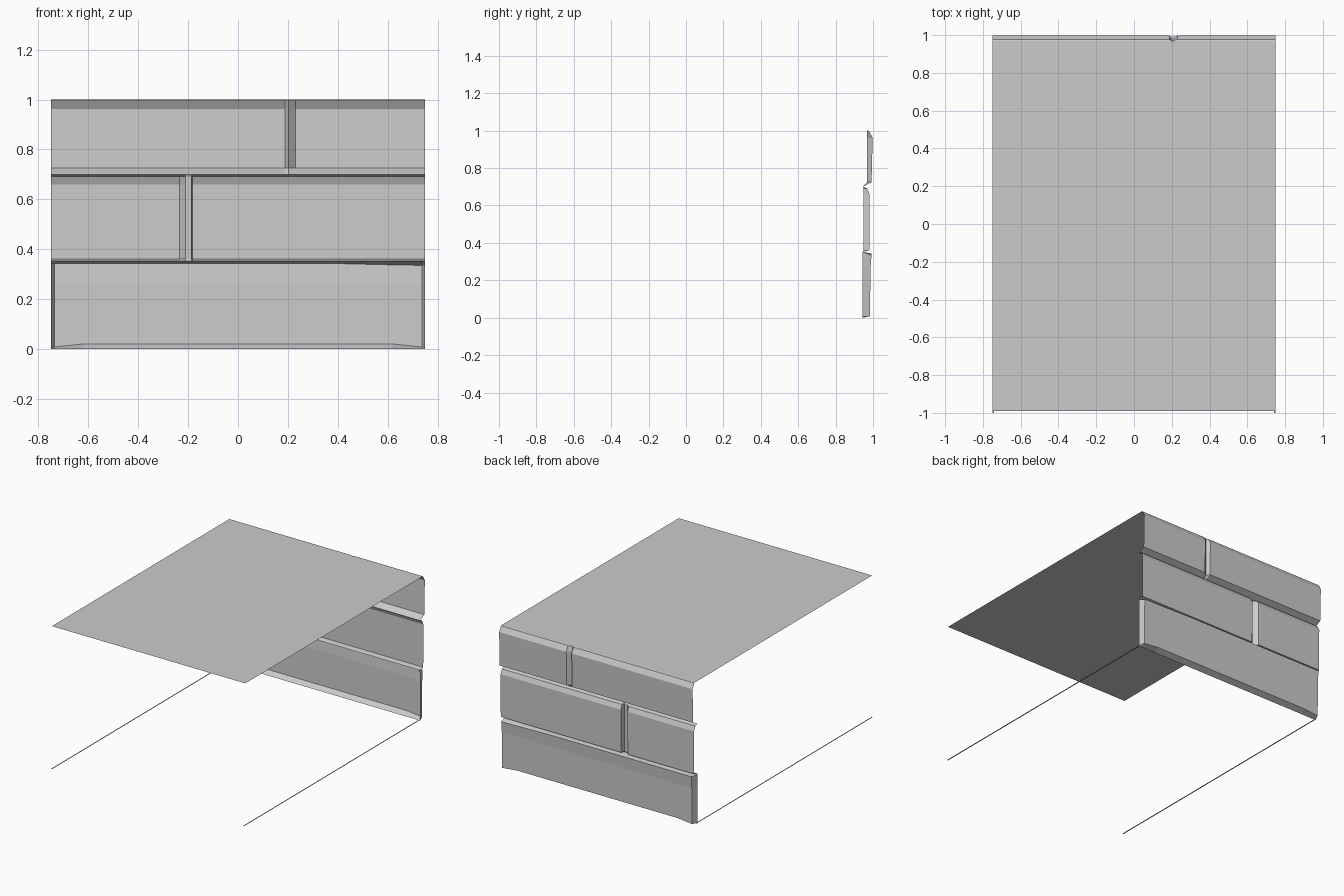
import bpy

if "Cube" in bpy.data.objects:
    bpy.data.objects.remove(bpy.data.objects["Cube"])


def mesh_object(name, verts, faces):
    mesh = bpy.data.meshes.new(name)
    mesh.from_pydata(verts, [], faces)
    mesh.update()
    obj = bpy.data.objects.new(name, mesh)
    bpy.context.collection.objects.link(obj)
    return obj


def rect(name, x0, x1, y0, y1, z, up=True):
    verts = [(x0, y0, z), (x1, y0, z), (x1, y1, z), (x0, y1, z)]
    return mesh_object(name, verts, [(0, 1, 2, 3) if up else (3, 2, 1, 0)])


def course(name, profile, stations):
    """Sweep a (y, z) profile along x; each station is (x, depth limit, z offsets)."""
    n = len(profile)
    verts, faces = [], []
    for x, limit, dz in stations:
        for i, (y, z) in enumerate(profile):
            verts.append((x, min(y, limit), z + dz.get(i, 0)))
    for s in range(len(stations) - 1):
        for i in range(n - 1):
            a, b = s * n + i, (s + 1) * n + i
            faces.append((a, b, b + 1, a + 1))
    return mesh_object(name, verts, faces)


# Flat walking surface
rect("platform_top", -0.75, 0.75, -0.99, 0.97, 1.0)

# Upper stone course: chamfered lip and one narrow joint
course("upper_stones",
       [(0.97, 1.0), (0.978, 0.998), (0.998, 0.962), (0.992, 0.725), (0.945, 0.70)],
       [(-0.75, 1, {}), (0.188, 1, {}), (0.202, 0.968, {}), (0.23, 1, {}), (0.75, 1, {})])

# Middle stone course: one wider joint
course("middle_stones",
       [(0.945, 0.70), (0.968, 0.692), (0.982, 0.66), (0.98, 0.36), (0.945, 0.352)],
       [(-0.75, 1, {}), (-0.235, 1, {}), (-0.21, 0.95, {}), (-0.187, 0.95, {}),
        (-0.182, 1, {}), (0.75, 1, {})])

# Lower stone: one long block with returned ends and a tapering bottom chamfer
course("lower_stone",
       [(0.945, 0.352), (0.992, 0.343), (0.986, 0.26), (0.984, 0.02), (0.945, 0.0)],
       [(-0.75, 0.945, {3: -0.015}), (-0.735, 1, {3: -0.012}), (-0.62, 1, {}),
        (0.37, 1, {}), (0.62, 1, {1: -0.006}),
        (0.738, 1, {1: -0.008, 3: -0.012}), (0.75, 0.945, {1: -0.008, 3: -0.015})])

# Thin trim strips along both lower side edges
for side, label in ((-1, "left"), (1, "right")):
    xs = sorted((side * 0.75, side * 0.741))
    rect(label + "_base_strip", xs[0], xs[1], -1.0, 0.95, 0.004, up=False)
